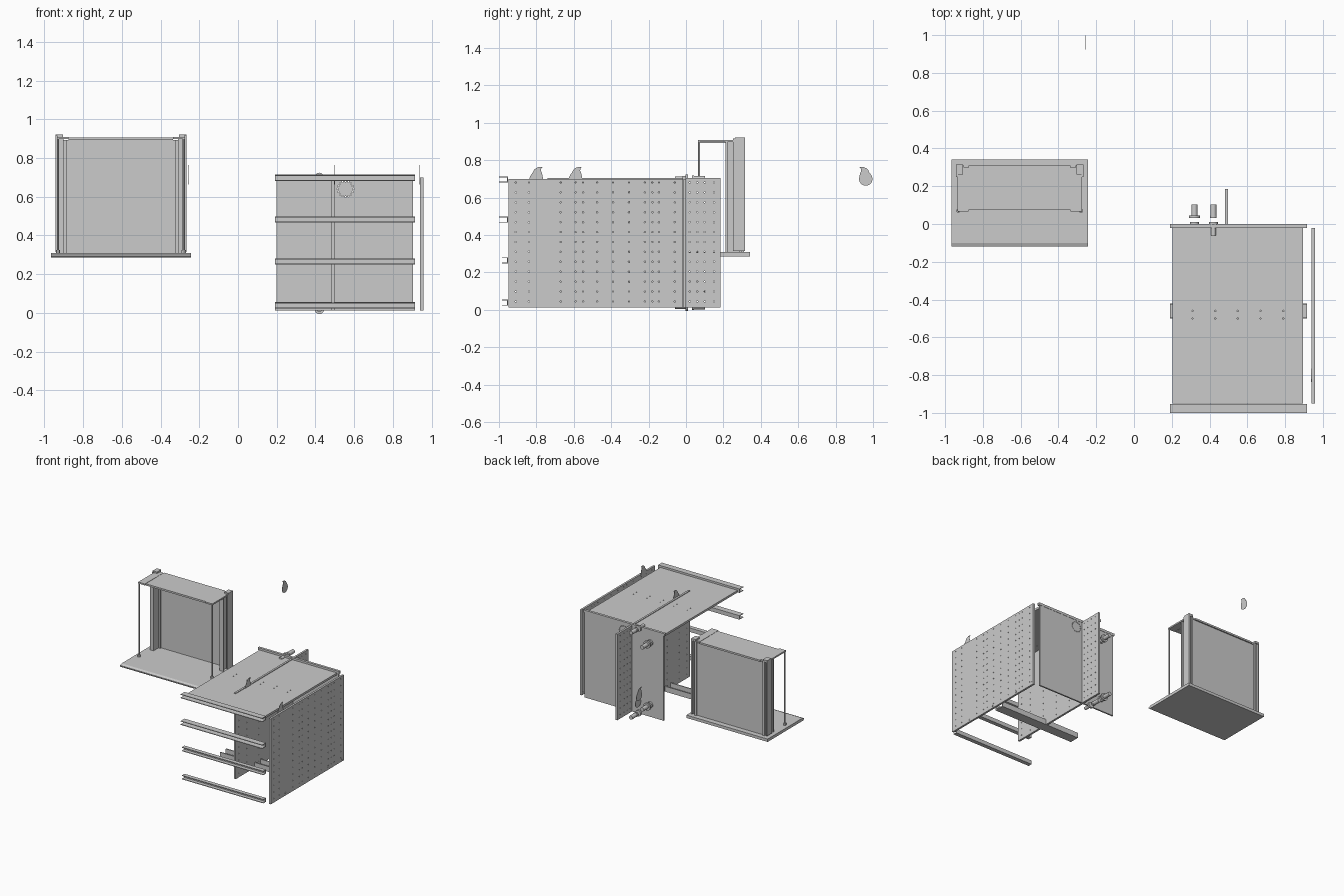
import bpy, bmesh, math
from mathutils import Matrix

if "Cube" in bpy.data.objects:
    bpy.data.objects.remove(bpy.data.objects["Cube"])


def finish(bm, name):
    bmesh.ops.recalc_face_normals(bm, faces=bm.faces)
    me = bpy.data.meshes.new(name)
    bm.to_mesh(me)
    bm.free()
    ob = bpy.data.objects.new(name, me)
    bpy.context.collection.objects.link(ob)
    return ob


def add_box(bm, x0, x1, y0, y1, z0, z1):
    m = Matrix.Translation(((x0 + x1) / 2, (y0 + y1) / 2, (z0 + z1) / 2))
    bmesh.ops.create_cube(bm, size=1, matrix=m @ Matrix.Diagonal((x1 - x0, y1 - y0, z1 - z0, 1)))


def boxes(name, *specs):
    bm = bmesh.new()
    for s in specs:
        add_box(bm, *s)
    return finish(bm, name)


def add_cyl(bm, c, r, depth, axis, seg):
    rot = {'X': Matrix.Rotation(math.pi / 2, 4, 'Y'),
           'Y': Matrix.Rotation(math.pi / 2, 4, 'X'), 'Z': Matrix()}[axis]
    bmesh.ops.create_cone(bm, cap_ends=True, segments=seg, radius1=r, radius2=r,
                          depth=depth, matrix=Matrix.Translation(c) @ rot)


def extrude_x(name, pts, x0, x1):
    """Extrude a (y, z) outline along x."""
    bm = bmesh.new()
    f = bm.faces.new([bm.verts.new((x0, y, z)) for y, z in pts])
    r = bmesh.ops.extrude_face_region(bm, geom=[f])
    vs = [v for v in r['geom'] if isinstance(v, bmesh.types.BMVert)]
    bmesh.ops.translate(bm, verts=vs, vec=(x1 - x0, 0, 0))
    return finish(bm, name)


def drill(ob, centres, axis, r=0.004):
    bm = bmesh.new()
    for c in centres:
        add_cyl(bm, c, r, 0.08, axis, 6)
    cut = finish(bm, "hole_cutter")
    cut.hide_render = True
    mod = ob.modifiers.new("holes", 'BOOLEAN')
    mod.object, mod.operation, mod.solver = cut, 'DIFFERENCE', 'EXACT'
    bpy.context.view_layer.objects.active = ob
    bpy.ops.object.modifier_apply(modifier=mod.name)
    bpy.data.objects.remove(cut)


ROWS = [0.045 + 0.053 * i for i in range(13)]

# Right side panel with shelf hole columns
side = boxes("side_panel", (0.941, 0.957, -0.95, -0.02, 0.012, 0.70))
cols = [-0.91, -0.84, -0.67, -0.59, -0.55, -0.475, -0.39, -0.305, -0.22, -0.18, -0.145, -0.06]
drill(side, [(0.949, y, z) for y in cols for z in ROWS], 'X')
bm = bmesh.new()
for y in (-0.76, -0.49, -0.22, -0.04):
    add_cyl(bm, (0.949, y, 0.03), 0.008, 0.019, 'X', 12)
finish(bm, "side_panel_plugs")

# Centre partition, sliding out through the back
part = boxes("partition", (0.482, 0.498, -0.74, 0.185, 0.012, 0.704))
cols = [-0.70, -0.60, -0.45, -0.30, -0.15, 0.02, 0.06, 0.10, 0.15]
drill(part, [(0.49, y, z) for y in cols for z in ROWS], 'X')

# Top panel with two rows of fixing holes
top = boxes("top_panel", (0.205, 0.895, -0.95, -0.018, 0.682, 0.699))
drill(top, [(x, y, 0.69) for x in (0.31, 0.43, 0.55, 0.67, 0.79) for y in (-0.50, -0.46)], 'Z')

# Back panel with folded top flange and round punched pattern
back = boxes("back_panel", (0.20, 0.905, -0.014, -0.002, 0.012, 0.70))
ring = [(0.555 + 0.04 * math.cos(a * math.pi / 8), -0.008, 0.64 + 0.04 * math.sin(a * math.pi / 8))
        for a in range(16)]
drill(back, ring, 'Y')
boxes("back_flange", (0.19, 0.915, -0.02, 0.0, 0.695, 0.715))


# Channel rails across the front, plus one lower cross rail
def channel(name, yf, yb, z, h):
    t = 0.005
    pts = [(yf, z - h), (yb, z - h), (yb, z + h), (yf, z + h), (yf, z + h - t),
           (yb - t, z + h - t), (yb - t, z - h + t), (yf, z - h + t)]
    return extrude_x(name, pts, 0.19, 0.915)


for i, (z, h, yf) in enumerate([(0.697, 0.016, -1), (0.482, 0.016, -1),
                                (0.265, 0.016, -0.985), (0.038, 0.016, -0.985)]):
    channel(f"front_rail_{i + 1}", yf, -0.952, z, h)
boxes("lower_cross_rail", (0.19, 0.915, -0.50, -0.42, 0.012, 0.020),
      (0.19, 0.915, -0.50, -0.492, 0.02, 0.055), (0.19, 0.915, -0.428, -0.42, 0.02, 0.055))


# Connector pegs and collars behind the back panel
for i, (x, z) in enumerate([(0.42, 0.70), (0.32, 0.61), (0.42, 0.018), (0.32, 0.11)]):
    bm = bmesh.new()
    add_cyl(bm, (x, 0.07, z), 0.016, 0.065, 'Y', 20)
    add_cyl(bm, (x, 0.038, z), 0.018 if x > 0.4 else 0.03, 0.012, 'Y', 20)
    ob = finish(bm, f"connector_peg_{i + 1}")
    bm = bmesh.new()
    add_cyl(bm, (x, 0.004, z), 0.024, 0.014, 'Y', 20)
    add_cyl(bm, (x, -0.03 if x > 0.4 else -0.008, z), 0.013, 0.06 if x > 0.4 else 0.02, 'Y', 20)
    ob2 = finish(bm, f"connector_collar_{i + 1}")
    for o in (ob, ob2):
        bpy.context.view_layer.objects.active = o
        o.select_set(True)
        bpy.ops.object.shade_smooth_by_angle()
        o.select_set(False)


# Thin teardrop hooks: a disc with a curved tip
def hook(name, x, y, z, s):
    pts = [(y + s * 0.036 * math.cos(math.radians(a)), z + 0.036 * math.sin(math.radians(a)))
           for a in range(-200, 41, 15)]
    pts += [(y + s * dy, z + dz) for dy, dz in
            [(0.018, 0.036), (0.013, 0.048), (0.003, 0.057), (-0.012, 0.064),
             (-0.034, 0.064), (-0.026, 0.056), (-0.024, 0.045), (-0.03, 0.03)]]
    extrude_x(name, pts, x - 0.001, x + 0.001)


hook("loose_hook", -0.255, 0.961, 0.70, 1)
hook("side_hook", 0.938, -0.80, 0.70, -1)
hook("partition_hook", 0.50, -0.59, 0.70, -1)
hook("back_hook", 0.40, 0.04, 0.12, 1)

# Drawer standing on its front: front plate with bevelled lip
extrude_x("drawer_front", [(-0.12, 0.292), (-0.112, 0.285), (0.342, 0.285), (0.342, 0.308),
                           (-0.10, 0.308), (-0.12, 0.30)], -0.967, -0.243)

# Drawer base and back
boxes("drawer_base", (-0.90, -0.31, 0.285, 0.30, 0.308, 0.893))
boxes("drawer_back", (-0.875, -0.335, 0.075, 0.31, 0.893, 0.907))

# Drawer sides, mirrored about the drawer centre line
CX = -0.605


def pair(name, x0, x1, *rest):
    boxes(name + "_left", (x0, x1) + rest)
    boxes(name + "_right", (2 * CX - x1, 2 * CX - x0) + rest)


pair("side_outer_wall", -0.943, -0.932, 0.25, 0.316, 0.315, 0.915)
pair("side_inner_wall", -0.915, -0.900, 0.21, 0.31, 0.308, 0.905)
pair("side_top_wall", -0.932, -0.915, 0.21, 0.222, 0.308, 0.905)
pair("side_runner_web", -0.932, -0.90, 0.285, 0.298, 0.308, 0.905)
pair("back_bracket", -0.935, -0.875, 0.065, 0.30, 0.897, 0.909)
pair("corner_clip", -0.943, -0.905, 0.262, 0.315, 0.905, 0.922)
pair("base_lip", -0.90, -0.885, 0.272, 0.285, 0.308, 0.893)

# Gallery rods with end caps
for tag, x in (("left", -0.93), ("right", 2 * CX + 0.93)):
    bm = bmesh.new()
    add_cyl(bm, (x, 0.07, 0.603), 0.006, 0.59, 'Z', 12)
    add_cyl(bm, (x, 0.07, 0.315), 0.011, 0.018, 'Z', 12)
    ob = finish(bm, "gallery_rod_" + tag)
    bpy.context.view_layer.objects.active = ob
    ob.select_set(True)
    bpy.ops.object.shade_smooth_by_angle()
    ob.select_set(False)
